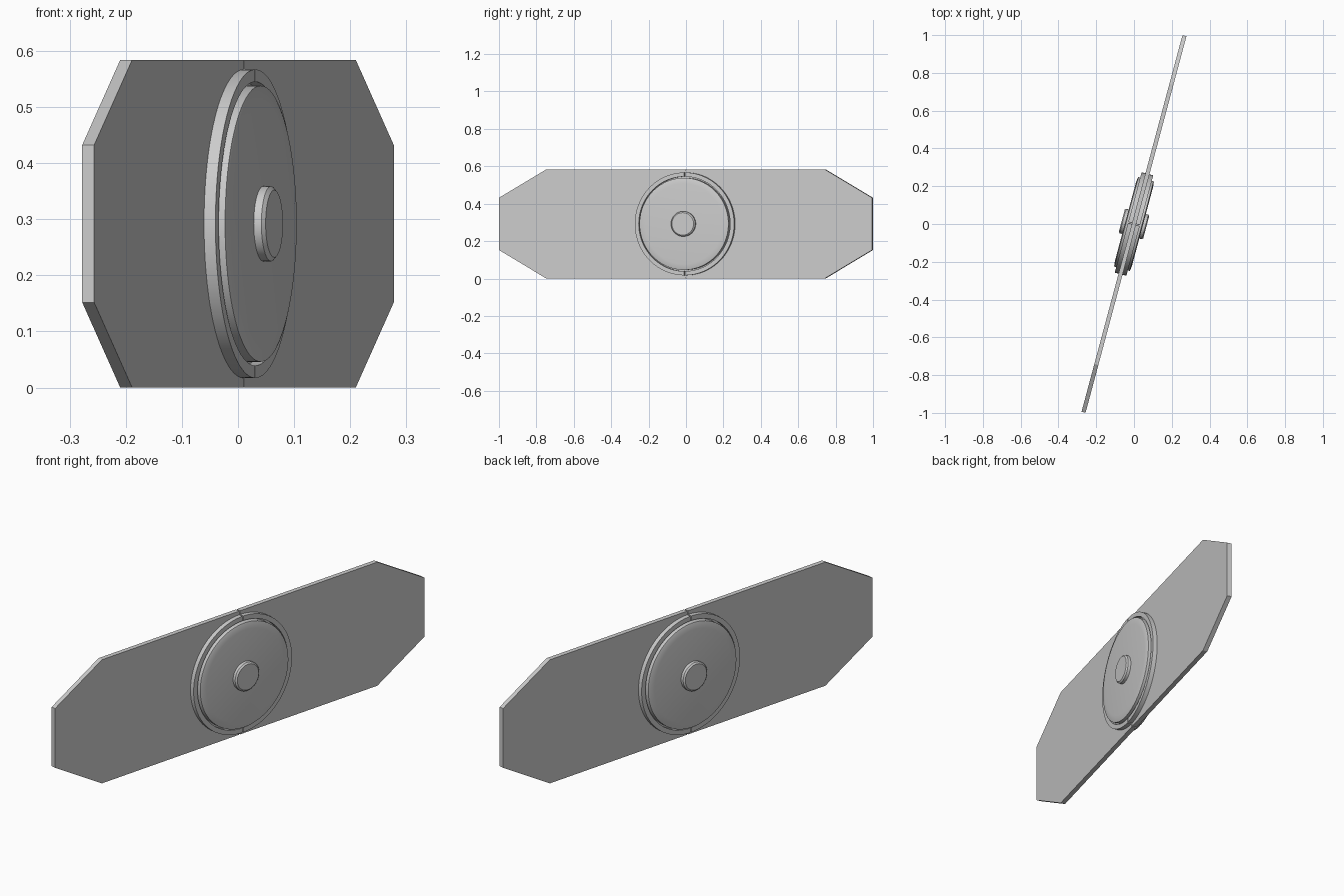
import bpy, bmesh, math
from mathutils import Matrix, Vector

cube = bpy.data.objects.get("Cube")
if cube:
    bpy.data.objects.remove(cube, do_unlink=True)

grey = bpy.data.materials.new("plain grey")
grey.use_nodes = True
colour = (0.6, 0.6, 0.6, 1)
grey.diffuse_color = colour
grey.node_tree.nodes["Principled BSDF"].inputs["Base Color"].default_value = colour

MID = 0.292                       # height of the hub axis
HALF = 0.011                      # half the plate thickness
GAP = 0.003                       # half the seam width
TURN = Matrix.Translation((0, 0, MID)) @ Matrix.Rotation(math.radians(-15), 4, 'Z')


def finish(name, bm, matrix=Matrix(), smooth=False):
    bmesh.ops.recalc_face_normals(bm, faces=bm.faces)
    mesh = bpy.data.meshes.new(name)
    bm.to_mesh(mesh)
    bm.free()
    mesh.materials.append(grey)
    obj = bpy.data.objects.new(name, mesh)
    bpy.context.collection.objects.link(obj)
    obj.matrix_world = TURN @ matrix
    if smooth:
        bpy.ops.object.select_all(action='DESELECT')
        obj.select_set(True)
        bpy.context.view_layer.objects.active = obj
        bpy.ops.object.shade_smooth_by_angle(angle=math.radians(12))
    return obj


def slab(name, outline, half, matrix=Matrix()):
    """Flat plate from a (y, z) outline, centred on x = 0."""
    bm = bmesh.new()
    face = bm.faces.new([bm.verts.new((-half, y, z)) for y, z in outline])
    new = bmesh.ops.extrude_face_region(bm, geom=[face])["geom"]
    verts = [v for v in new if isinstance(v, bmesh.types.BMVert)]
    bmesh.ops.translate(bm, verts=verts, vec=(2 * half, 0, 0))
    finish(name, bm, matrix)


def lathe(name, profile, matrix, gap=0.0, sweep=math.pi, steps=40):
    """Turn an (x, radius) profile about the x axis, on the +y side."""
    bm = bmesh.new()
    start = Matrix.Rotation(-gap, 3, 'X')
    verts = [bm.verts.new(start @ Vector((x, 0, r))) for x, r in profile]
    edges = [bm.edges.new(pair) for pair in zip(verts, verts[1:])]
    bmesh.ops.spin(bm, geom=verts + edges, cent=(0, 0, 0), axis=(-1, 0, 0),
                   angle=sweep - 2 * gap, steps=steps)
    bmesh.ops.remove_doubles(bm, verts=bm.verts, dist=0.00005)
    # close the cut ends of a ring section
    if gap:
        bmesh.ops.holes_fill(bm, edges=[e for e in bm.edges if e.is_boundary])
    finish(name, bm, matrix, smooth=True)


# Long plate in two halves with clipped corners, and a core inside the seam
wing = [(GAP, -MID), (0.77, -MID), (1.032, -0.14),
        (1.032, 0.14), (0.77, MID), (GAP, MID)]
for side, angle in (("back", 0), ("front", math.pi)):
    slab("plate_" + side, wing, HALF, Matrix.Rotation(angle, 4, 'Z'))
core = [(-GAP, -0.288), (GAP, -0.288), (GAP, 0.288), (-GAP, 0.288)]
slab("plate_core", core, HALF - 0.003)

# Round fittings on both faces
ring = [(0.005, 0.275), (0.032, 0.275), (0.032, 0.253), (0.005, 0.253), (0.005, 0.275)]
disc = [(0.005, 0.246), (0.042, 0.246), (0.044, 0.24), (0.047, 0.215), (0.047, 0)]
hub = [(0.04, 0.067), (0.061, 0.067), (0.067, 0.06), (0.067, 0)]
for side, angle in (("left", 0), ("right", math.pi)):
    face = Matrix.Rotation(angle, 4, 'Z')
    for half, roll in (("a", 0), ("b", math.pi)):
        place = face @ Matrix.Rotation(roll, 4, 'X')
        lathe(f"ring_{side}_{half}", ring, place, gap=0.01)
        lathe(f"disc_{side}_{half}", disc, place)
    lathe("hub_" + side, hub, face, sweep=2 * math.pi, steps=48)
